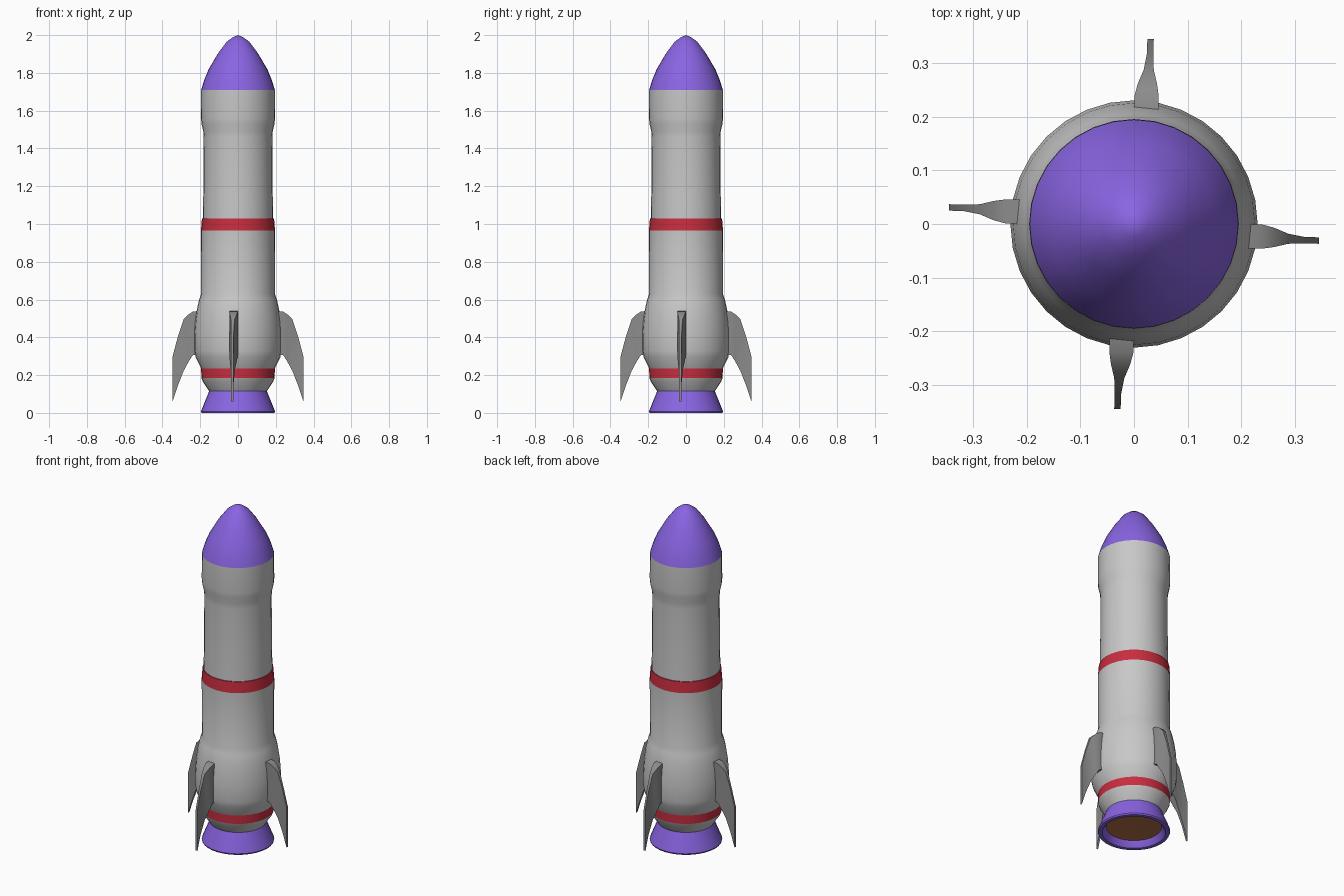
import bpy, bmesh, math

if "Cube" in bpy.data.objects:
    bpy.data.objects.remove(bpy.data.objects["Cube"])

def material(name, srgb):
    m = bpy.data.materials.new(name)
    lin = [(c / 255 / 12.92) if c < 11 else ((c / 255 + 0.055) / 1.055) ** 2.4 for c in srgb]
    m.diffuse_color = (*lin, 1)
    m.use_nodes = True
    m.node_tree.nodes["Principled BSDF"].inputs["Base Color"].default_value = m.diffuse_color
    return m

WHITE = material("light_grey", (200, 200, 200))
GREY = material("fin_grey", (140, 140, 140))
PURPLE = material("purple", (137, 100, 226))
RED = material("red", (200, 45, 62))
COPPER = material("copper", (178, 112, 72))
SIDES = 32

def finish(bm, name, mat, angle):
    bmesh.ops.recalc_face_normals(bm, faces=bm.faces)
    me = bpy.data.meshes.new(name)
    bm.to_mesh(me)
    bm.free()
    me.materials.append(mat)
    ob = bpy.data.objects.new(name, me)
    bpy.context.collection.objects.link(ob)
    bpy.ops.object.select_all(action='DESELECT')
    ob.select_set(True)
    bpy.context.view_layer.objects.active = ob
    bpy.ops.object.shade_smooth_by_angle(angle=math.radians(angle))
    return ob

def lathe(name, profile, mat, angle=40):
    """Spin (radius, height) points around the z axis."""
    bm = bmesh.new()
    vs = [bm.verts.new((r, 0, z)) for r, z in profile]
    es = [bm.edges.new(p) for p in zip(vs, vs[1:])]
    bmesh.ops.spin(bm, geom=vs + es, cent=(0, 0, 0), axis=(0, 0, 1),
                   angle=math.tau, steps=SIDES, use_merge=True)
    bmesh.ops.remove_doubles(bm, verts=bm.verts, dist=1e-5)
    return finish(bm, name, mat, angle)

# Nose and stacked hull sections
lathe("nose_cone", [(0, 2), (.025, 1.99), (.06, 1.965), (.105, 1.905),
                    (.155, 1.82), (.18, 1.76), (.195, 1.71)], PURPLE)
lathe("upper_hull", [(.195, 1.71), (.196, 1.56), (.193, 1.53), (.184, 1.49),
                     (.182, 1.46), (.183, 1.2), (.186, 1.03)], WHITE)
lathe("middle_band", [(.186, 1.03), (.191, 1.03), (.196, .965)], RED)
lathe("lower_hull", [(.196, .965), (.195, .63), (.206, .60), (.217, .55),
                     (.226, .49), (.231, .42), (.231, .33), (.224, .295),
                     (.195, .235)], WHITE)
lathe("lower_band", [(.195, .235), (.194, .185)], RED)
lathe("tail", [(.194, .185), (.186, .165), (.153, .115)], WHITE)

# Engine nozzle: outer bell, rim and recessed interior
lathe("nozzle_bell", [(.153, .115), (.196, .008), (.193, 0), (.172, 0),
                      (.165, .008), (.15, .035)], PURPLE)
lathe("nozzle_interior", [(.15, .035), (0, .04)], COPPER)

# Fins: cross-sections of (radius, bottom z, top z, side min, side max)
SECTIONS = [(.205, .31, .54, -.046, .0), (.24, .305, .536, -.046, -.001),
            (.262, .27, .521, -.043, -.007), (.288, .222, .495, -.037, -.018),
            (.318, .145, .405, -.036, -.024), (.346, .06, .30, -.037, -.025)]

for i, side in enumerate(("right", "back", "left", "front")):
    bm = bmesh.new()
    rings = [[bm.verts.new(p) for p in ((r, y0, b), (r, y1, b), (r, y1, t), (r, y0, t))]
             for r, b, t, y0, y1 in SECTIONS]
    for a, b in zip(rings, rings[1:]):
        for k in range(4):
            n = (k + 1) % 4
            bm.faces.new((a[k], a[n], b[n], b[k]))
    bm.faces.new(rings[0])
    bm.faces.new(rings[-1])
    fin = finish(bm, side + "_fin", GREY, 40)
    fin.rotation_euler.z = i * math.pi / 2
